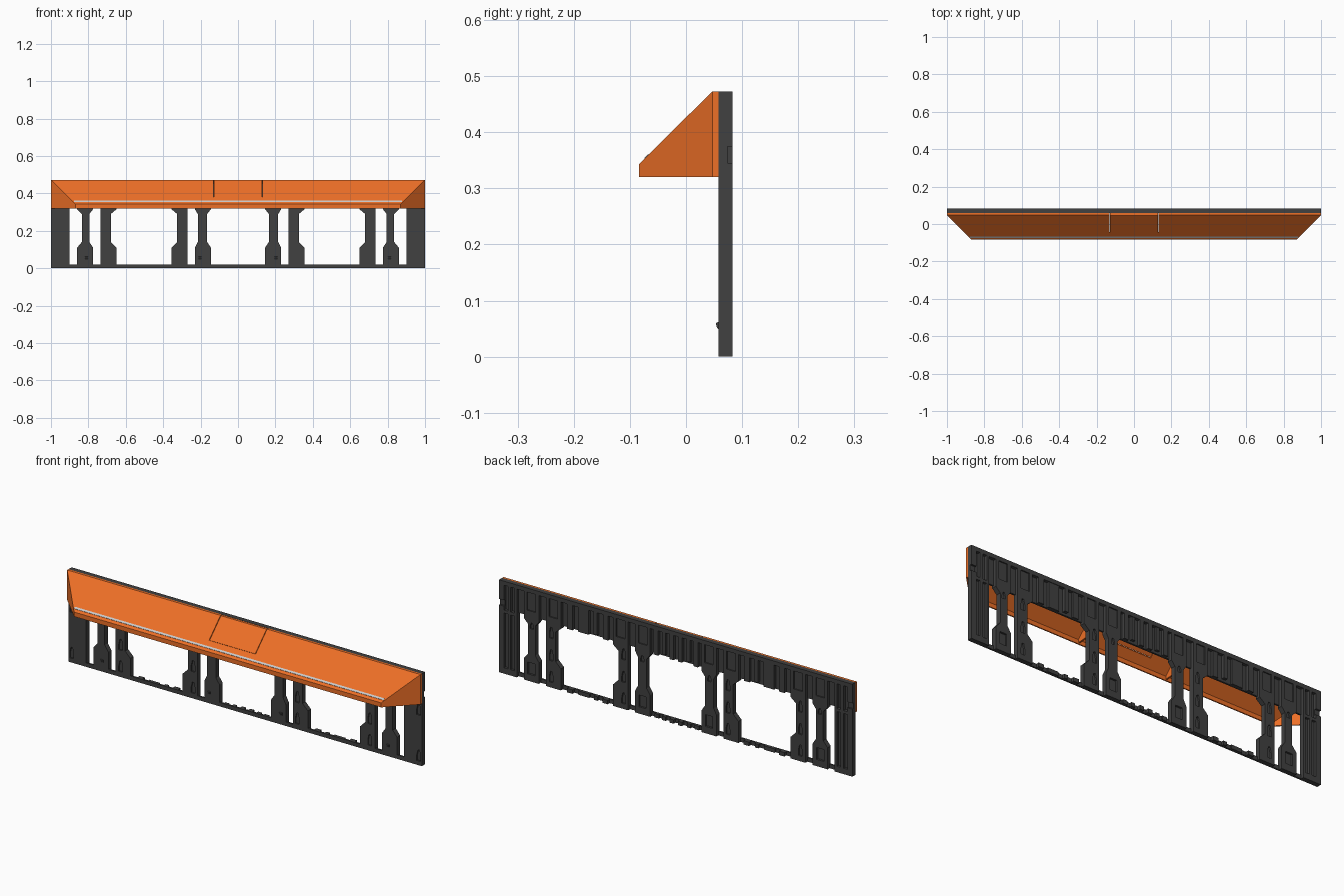
import bpy, bmesh

if "Cube" in bpy.data.objects:
    bpy.data.objects.remove(bpy.data.objects["Cube"])

def material(name, col):
    m = bpy.data.materials.new(name)
    m.diffuse_color = (*col, 1)
    m.use_nodes = True
    m.node_tree.nodes["Principled BSDF"].inputs["Base Color"].default_value = m.diffuse_color
    return m

ORANGE = material("orange", (0.85, 0.16, 0.02))
DARK = material("dark_grey", (0.052, 0.052, 0.052))
F, B, MID = 0.058, 0.083, 0.067      # frame front, back and thin-plate depth
TOP, LOW, RAIL = 0.473, 0.325, 0.02  # panel top, panel bottom, rail height

def add_object(name, bm, mat):
    bmesh.ops.recalc_face_normals(bm, faces=bm.faces)
    me = bpy.data.meshes.new(name)
    bm.to_mesh(me)
    bm.free()
    ob = bpy.data.objects.new(name, me)
    bpy.context.collection.objects.link(ob)
    if mat:
        me.materials.append(mat)
    return ob

def prisms(name, parts, mat):
    """Each part is (profile, start, end, axis); the profile lies in the other two axes."""
    bm = bmesh.new()
    for pts, a, b, axis in parts:
        rings = []
        for t in (a, b):
            rings.append([bm.verts.new((t, p, q) if axis == 'x' else (p, t, q)) for p, q in pts])
        n = len(pts)
        bm.faces.new(rings[0])
        bm.faces.new(rings[1][::-1])
        for i in range(n):
            j = (i + 1) % n
            bm.faces.new((rings[0][i], rings[1][i], rings[1][j], rings[0][j]))
    return add_object(name, bm, mat)

def box(x0, x1, y0, y1, z0, z1):
    return ([(x0, z0), (x1, z0), (x1, z1), (x0, z1)], y0, y1, 'y')

def mirrored(parts):
    """Box or y-extruded parts on both sides of x = 0."""
    return parts + [([(-x, z) for x, z in pts], a, b, ax) for pts, a, b, ax in parts]

def apply_modifiers(ob):
    bpy.context.view_layer.objects.active = ob
    for m in list(ob.modifiers):
        bpy.ops.object.modifier_apply(modifier=m.name)

def cut(ob, cutter):
    m = ob.modifiers.new("cut", 'BOOLEAN')
    m.operation, m.solver, m.object = 'DIFFERENCE', 'EXACT', cutter
    apply_modifiers(ob)

# Post positions: wide foot x0..x1, narrow stem n0..n1
POSTS = [(0.145, 0.23, 0.165, 0.215), (0.27, 0.355, 0.27, 0.325),
         (0.65, 0.735, 0.68, 0.735), (0.775, 0.86, 0.795, 0.835)]

# Pockets: keyhole slots in front and back, channels and end notches
def slot(x, z, y0, y1, w=0.011, h=0.028):
    return ([(x - w, z - h), (x + w, z - h), (x + w, z), (x + w * 0.4, z + h),
             (x - w * 0.4, z + h), (x - w, z)], y0, y1, 'y')

pockets = []
for y0, y1 in ((F - 0.01, F + 0.007), (B - 0.008, B + 0.01)):
    for x in (0.295, 0.705):
        pockets += [slot(x, z, y0, y1) for z in (0.055, 0.165, 0.28)]
    for x in (0.19, 0.815):
        pockets.append(slot(x, 0.285, y0, y1, 0.009, 0.015))
pockets += [slot(0.982, z, F - 0.01, F + 0.007) for z in (0.05, 0.285)]
pockets += [box(x, x + 0.022, B - 0.012, B + 0.01, 0.03, 0.31) for x in (0.912, 0.95)]
pockets += [box(x, x + 0.04, B - 0.01, B + 0.01, 0.035, 0.095) for x in (0.168, 0.798)]
cutter = prisms("pocket_cutter", mirrored(pockets), None)
cutter.hide_render = True

# Posts between the bottom rail and the upper panel
for s, side in ((1, "right"), (-1, "left")):
    shapes = [[(x0, RAIL), (x1, RAIL), (x1, 0.11), (n1, 0.14), (n1, 0.29), (x1, 0.315),
               (x1, LOW), (x0, LOW), (x0, 0.315), (n0, 0.29), (n0, 0.14), (x0, 0.11)]
              for x0, x1, n0, n1 in POSTS]
    shapes.append([(0.9, RAIL), (1, RAIL), (1, LOW), (0.9, LOW)])
    for i, pts in enumerate(shapes):
        label = f"end_post_{side}" if i == 4 else f"post_{side}_{i + 1}"
        cut(prisms(label, [([(s * x, z) for x, z in pts], F, B, 'y')], DARK), cutter)
bpy.data.objects.remove(cutter)

# Bottom rail: thin strip, full depth under posts, small teeth in the windows
RIBS = [(0.012, 0.035), (0.06, 0.08), (0.1, 0.125), (0.385, 0.415), (0.445, 0.465),
        (0.495, 0.555), (0.585, 0.615)]
feet = [(p[0], p[1]) for p in POSTS] + [(0.9, 1.0)]
rail = [box(-1, 1, F, MID, 0, RAIL)]
teeth = [box(a, b, MID, B, 0, RAIL) for a, b in feet]
teeth += [box(a, b, MID, B - 0.004 * (i % 3), 0, RAIL) for i, (a, b) in enumerate(RIBS)]
prisms("bottom_rail", rail + mirrored(teeth), DARK)

# Upper panel: plate, top rim and vertical ribs on the back
panel = [box(-1, 1, F, MID, LOW, TOP), box(-1, 1, MID, B, 0.452, TOP)]
ribs = []
for a, b in feet[:4]:                # framed bays above the posts
    ribs += [box(a, a + 0.018, MID, B, LOW, 0.452), box(b - 0.018, b, MID, B, LOW, 0.452),
             box(a + 0.018, b - 0.018, MID, B, LOW, 0.36),
             box(a + 0.018, b - 0.018, MID, B - 0.006, 0.36, 0.452)]
for i, (a, b) in enumerate(RIBS):    # slats above the windows
    ribs.append(box(a, b, MID, B - 0.003 * (i % 2), LOW + 0.012 * (i % 3 == 1), 0.452))
ribs += [box(0.9, 0.912, MID, B, LOW, 0.452), box(0.934, 0.95, MID, B, LOW, 0.452),
         box(0.972, 1, MID, B, LOW, 0.345), box(0.972, 1, MID, B, 0.375, 0.452),
         box(0.972, 1, MID, 0.074, 0.345, 0.375)]
prisms("upper_panel", panel + mirrored(ribs), DARK)

# Little hooks on the front of the posts
hook_z = 0.055
prisms("post_hooks", [([(F, hook_z - 0.006), (F - 0.003, hook_z - 0.003), (F - 0.005, hook_z + 0.005),
                        (F, hook_z + 0.007)], x - 0.007, x + 0.007, 'x')
                      for x in (-0.81, -0.203, 0.203, 0.81)], DARK)

# Sloped canopy: open shell with mitred ends, thickened inwards
profile = [(F, TOP), (0.047, TOP), (-0.084, 0.343), (-0.084, 0.32)]
def half_width(y):
    return min(1, 0.869 + y + 0.084)

bm = bmesh.new()
sides = []
for s in (-1, 1):
    sides.append([bm.verts.new((s * half_width(y), y, z)) for y, z in profile])
for i in range(3):
    bm.faces.new((sides[0][i], sides[1][i], sides[1][i + 1], sides[0][i + 1]))
for s, v in zip((-1, 1), sides):
    low_mid = bm.verts.new((s, 0.047, 0.32))
    low_back = bm.verts.new((s, F, 0.32))
    bm.faces.new((v[1], v[2], v[3], low_mid))
    bm.faces.new((v[0], v[1], low_mid, low_back))
canopy = add_object("canopy", bm, ORANGE)
up = canopy.data.polygons[0].normal.z > 0
solid = canopy.modifiers.new("thickness", 'SOLIDIFY')
solid.thickness, solid.offset, solid.use_even_offset = 0.006, -1 if up else 1, True
apply_modifiers(canopy)

# Hatch opening in the canopy, and the hatch itself set in with a thin gap
def slope_z(y, drop=0.0):
    return 0.343 + (y + 0.084) * 0.130 / 0.131 - drop

opening = prisms("hatch_cutter", [([(-0.052, slope_z(-0.052, -0.02)), (-0.04, slope_z(-0.04, 0.02)),
                                    (0.07, 0.445), (0.07, 0.5), (0.04, 0.5)], -0.132, 0.132, 'x')], None)
opening.hide_render = True
cut(canopy, opening)
bpy.data.objects.remove(opening)
prisms("hatch", [([(-0.045, slope_z(-0.045, 0.0005)), (0.0465, TOP - 0.001), (F, TOP - 0.001),
                   (F, 0.466), (0.049, 0.466), (-0.041, slope_z(-0.041, 0.008))],
                  -0.129, 0.129, 'x')], ORANGE)

# Grey trim strip along the lower slope
y = -0.073
prisms("trim_strip", [([(y, slope_z(y, 0.002)), (y - 0.001, slope_z(y) + 0.001),
                        (y + 0.006, slope_z(y + 0.007) + 0.001), (y + 0.007, slope_z(y + 0.007, 0.002))],
                       -0.876, 0.876, 'x')], None)

# Triangular braces inside the canopy
prisms("canopy_braces", [([(F, 0.335), (F, 0.462), (0.046, 0.462), (-0.076, 0.34), (-0.076, 0.325)],
                          x - 0.004, x + 0.004, 'x') for x in (-0.25, 0.25)], ORANGE)
